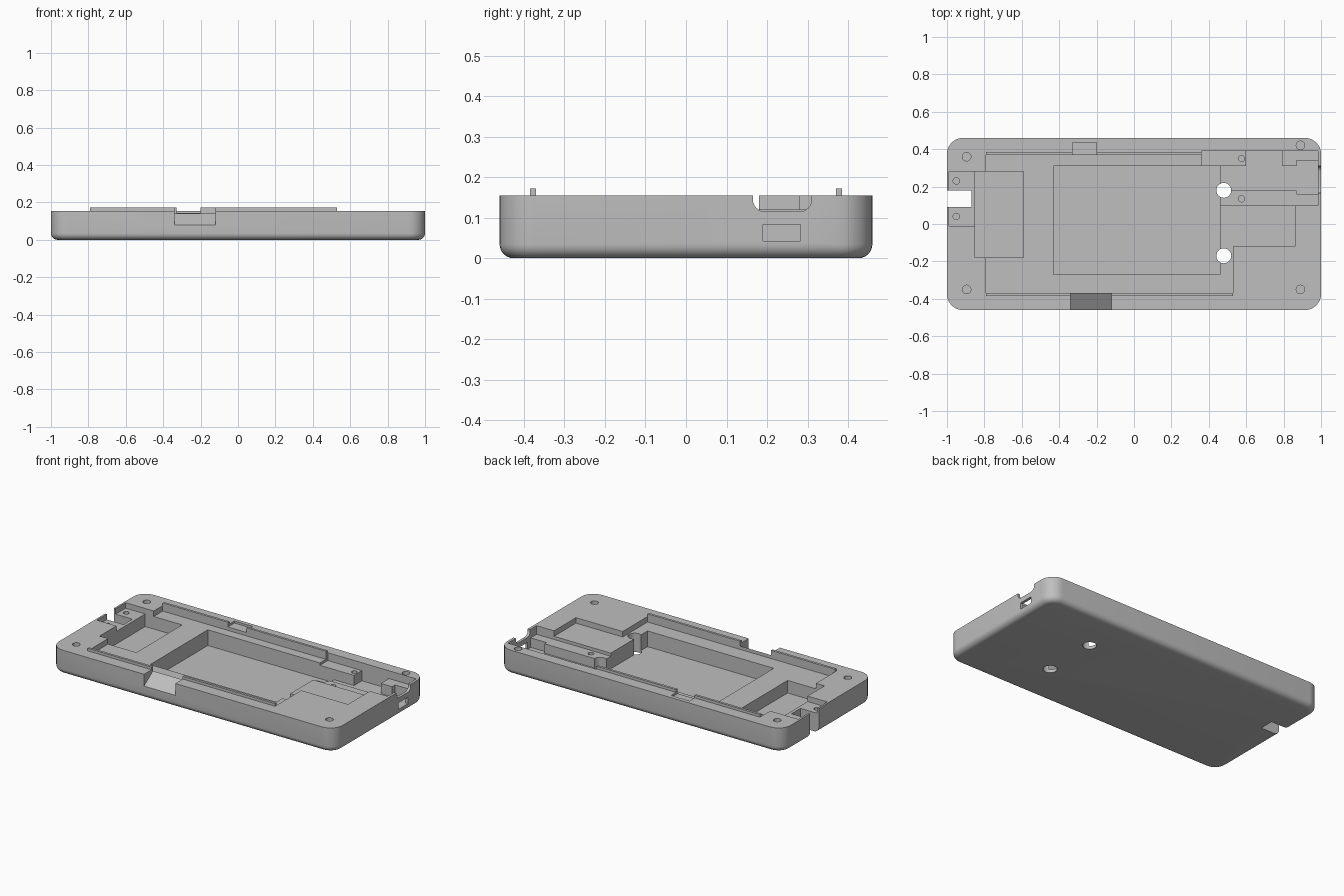
import bpy, bmesh, math
from mathutils import Matrix

if "Cube" in bpy.data.objects:
    bpy.data.objects.remove(bpy.data.objects["Cube"], do_unlink=True)

TOP = 0.155
ABOVE = 0.3
SHELF = 0.12

grey = bpy.data.materials.new("plastic grey")
grey.use_nodes = True
grey.diffuse_color = (0.52, 0.52, 0.52, 1)
grey.node_tree.nodes["Principled BSDF"].inputs["Base Color"].default_value = grey.diffuse_color


def add_object(name, bm):
    bmesh.ops.recalc_face_normals(bm, faces=bm.faces)
    mesh = bpy.data.meshes.new(name)
    bm.to_mesh(mesh)
    bm.free()
    mesh.materials.append(grey)
    obj = bpy.data.objects.new(name, mesh)
    bpy.context.collection.objects.link(obj)
    return obj


def box_bm(x0, x1, y0, y1, z0, z1):
    bm = bmesh.new()
    bmesh.ops.create_cube(bm, size=1)
    for v in bm.verts:
        v.co = (x1 if v.co.x > 0 else x0,
                y1 if v.co.y > 0 else y0,
                z1 if v.co.z > 0 else z0)
    return bm


def box(name, *size):
    return add_object(name, box_bm(*size))


def drill(x, y, radius, z0):
    bm = bmesh.new()
    bmesh.ops.create_cone(bm, cap_ends=True, segments=24, radius1=radius, radius2=radius,
                          depth=ABOVE - z0,
                          matrix=Matrix.Translation((x, y, (ABOVE + z0) / 2)))
    return add_object("drill", bm)


def cut(cutter):
    mod = case.modifiers.new("cut", "BOOLEAN")
    mod.operation, mod.solver, mod.object = "DIFFERENCE", "EXACT", cutter
    bpy.context.view_layer.update()
    evaluated = case.evaluated_get(bpy.context.evaluated_depsgraph_get())
    mesh = bpy.data.meshes.new_from_object(evaluated)
    case.modifiers.clear()
    case.data = mesh
    bpy.data.objects.remove(cutter, do_unlink=True)


# Case body: rounded corners, then a rounded lower rim
bm = box_bm(-1, 1, -0.46, 0.46, 0, TOP)
upright = [e for e in bm.edges if abs(e.verts[0].co.z - e.verts[1].co.z) > 0.1]
bmesh.ops.bevel(bm, geom=upright, offset=0.085, segments=8, profile=0.5, affect="EDGES")
rim = [e for e in bm.edges if all(v.co.z < 0.001 for v in e.verts)]
bmesh.ops.bevel(bm, geom=rim, offset=0.035, segments=6, profile=0.5, affect="EDGES")
case = add_object("case_body", bm)

# Pockets open to the top: x range, y range, floor height
pockets = [
    (-0.79, 0.53, -0.37, 0.37, SHELF),      # board shelf
    (0.5, 0.86, -0.12, 0.12, SHELF),        # shelf extension
    (-0.43, 0.46, -0.27, 0.31, 0.02),       # battery bay
    (-0.85, -0.59, -0.18, 0.28, 0.04),      # side bay
    (-0.988, -0.84, -0.01, 0.28, SHELF),    # left port shelf
    (-1.1, -0.87, 0.09, 0.18, -0.1),        # left port slot
    (0.36, 0.6, 0.305, 0.39, 0.105),        # rear post
    (0.46, 0.983, 0.1, 0.185, 0.1),         # support bar
    (0.46, 0.983, 0.18, 0.31, 0.04),        # connector channel
    (0.6, 0.79, 0.3, 0.39, 0.04),           # channel side bay
    (0.79, 0.983, 0.3, 0.39, 0.105),        # corner ledge
    (0.87, 0.983, 0.16, 0.34, 0.04),        # connector seat
    (-0.33, -0.2, 0.36, 0.435, 0.142),      # rear tab notch
]
for x0, x1, y0, y1, floor in pockets:
    cut(box("pocket", x0, x1, y0, y1, floor, ABOVE))

# Sloped front notch
bm = bmesh.new()
profile = [(-0.5, 0.052), (-0.368, 0.143), (-0.368, ABOVE), (-0.5, ABOVE)]
face = bm.faces.new([bm.verts.new((-0.34, y, z)) for y, z in profile])
new = bmesh.ops.extrude_face_region(bm, geom=[face])["geom"]
bmesh.ops.translate(bm, vec=(0.22, 0, 0),
                    verts=[g for g in new if isinstance(g, bmesh.types.BMVert)])
cut(add_object("ramp", bm))

# Port window and rounded cable notch in the right end wall
cut(box("window", 0.95, 1.1, 0.19, 0.283, 0.042, 0.083))
bm = box_bm(0.95, 1.1, 0.165, 0.31, 0.115, ABOVE)
low = [e for e in bm.edges if all(v.co.z < 0.12 for v in e.verts)
       and abs(e.verts[0].co.x - e.verts[1].co.x) > 0.1]
bmesh.ops.bevel(bm, geom=low, offset=0.03, segments=6, profile=0.5, affect="EDGES")
cut(add_object("cable_notch", bm))

# Through holes, corner screw holes and board screw holes
for y in (0.18, -0.17):
    cut(drill(0.48, y, 0.04, -0.1))
for x, y in [(-0.895, 0.36), (-0.895, -0.35), (0.89, -0.35), (0.89, 0.42)]:
    cut(drill(x, y, 0.023, 0.05))
for x, y in [(-0.95, 0.23), (-0.95, 0.04), (0.575, 0.35), (0.575, 0.135)]:
    cut(drill(x, y, 0.017, 0.05))

bpy.ops.object.select_all(action="DESELECT")
case.select_set(True)
bpy.context.view_layer.objects.active = case
bpy.ops.object.shade_smooth_by_angle(angle=math.radians(30))

# Raised lips along both long sides of the shelf
for name, x0, x1, y in [("front_lip_left", -0.79, -0.34, -0.385),
                        ("front_lip_right", -0.12, 0.53, -0.385),
                        ("rear_lip_left", -0.79, -0.33, 0.37),
                        ("rear_lip_right", -0.2, 0.36, 0.37)]:
    box(name, x0, x1, y, y + 0.015, TOP, 0.172)
